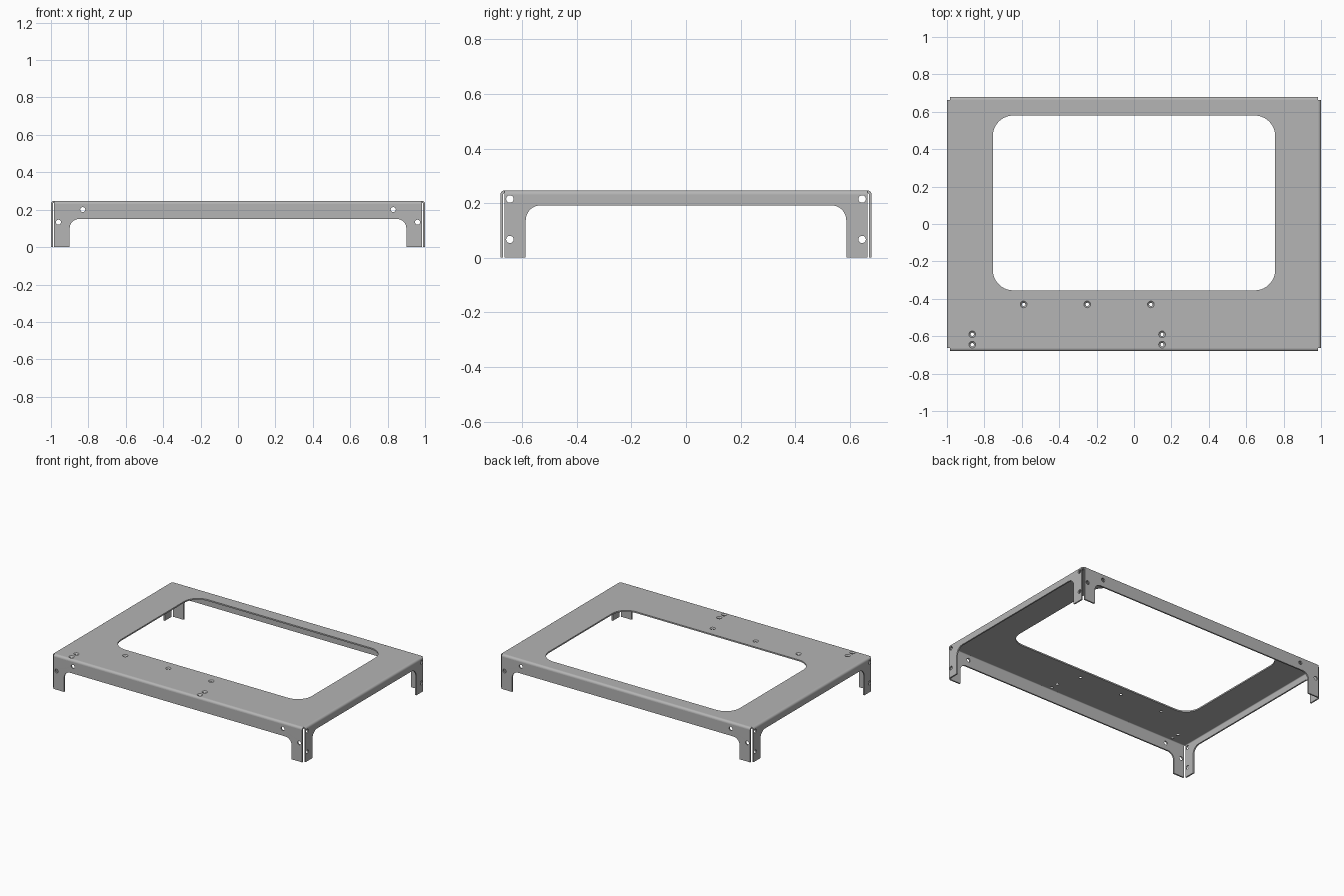
import bpy
import bmesh
from math import sin, cos, pi
from mathutils import Vector, Matrix

cube = bpy.data.objects.get("Cube")
if cube:
    bpy.data.objects.remove(cube)

W, D, H = 1.0, 0.68, 0.247      # half width, half depth, height
T, R = 0.01, 0.016              # sheet thickness, outer bend radius
X, Y, Z = Vector((1, 0, 0)), Vector((0, 1, 0)), Vector((0, 0, 1))

steel = bpy.data.materials.new("steel grey")
steel.use_nodes = True
GREY = (0.46, 0.46, 0.46, 1)
steel.diffuse_color = GREY
steel.node_tree.nodes["Principled BSDF"].inputs["Base Color"].default_value = GREY


def circle(x, y, r, n=24):
    return [(x + r * cos(2 * pi * i / n), y + r * sin(2 * pi * i / n)) for i in range(n)]


def rounded(corners, steps=10):
    """Outline from (x, y, radius) corners that meet at right angles."""
    out = []
    for i, (x, y, r) in enumerate(corners):
        p = Vector((x, y))
        if not r:
            out.append(p)
            continue
        a = (Vector(corners[i - 1][:2]) - p).normalized()
        b = (Vector(corners[(i + 1) % len(corners)][:2]) - p).normalized()
        c = p + r * (a + b)
        for k in range(steps + 1):
            t = pi / 2 * k / steps
            out.append(c - r * (b * cos(t) + a * sin(t)))
    return out


def rectangle(x0, x1, y0, y1, r=0):
    return rounded([(x0, y0, r), (x1, y0, r), (x1, y1, r), (x0, y1, r)])


def finish(name, mesh):
    """Weld, shade and link a mesh."""
    bm = bmesh.new()
    bm.from_mesh(mesh)
    bmesh.ops.remove_doubles(bm, verts=bm.verts, dist=1e-5)
    bmesh.ops.recalc_face_normals(bm, faces=bm.faces)
    bm.to_mesh(mesh)
    bm.free()
    mesh.materials.clear()
    mesh.materials.append(steel)
    obj = bpy.data.objects.new(name, mesh)
    bpy.context.collection.objects.link(obj)
    bpy.ops.object.select_all(action='DESELECT')
    obj.select_set(True)
    bpy.context.view_layer.objects.active = obj
    bpy.ops.object.shade_smooth_by_angle(angle=pi / 6)
    return obj


def plate(name, outlines, depth, origin, u, v):
    """Extrude a filled profile (later outlines are holes) centred on the u-v plane."""
    curve = bpy.data.curves.new(name, 'CURVE')
    curve.dimensions = '2D'
    curve.fill_mode = 'BOTH'
    curve.extrude = depth / 2
    for pts in outlines:
        s = curve.splines.new('POLY')
        s.points.add(len(pts) - 1)
        for sp, p in zip(s.points, pts):
            sp.co = (p[0], p[1], 0, 1)
        s.use_cyclic_u = True
    tmp = bpy.data.objects.new(name + "_profile", curve)
    bpy.context.collection.objects.link(tmp)
    graph = bpy.context.evaluated_depsgraph_get()
    mesh = bpy.data.meshes.new_from_object(tmp.evaluated_get(graph))
    bpy.data.objects.remove(tmp)
    bpy.data.curves.remove(curve)
    m = Matrix((u, v, u.cross(v))).transposed().to_4x4()
    mesh.transform(Matrix.Translation(origin) @ m)
    return finish(name, mesh)


# Top plate with the large window and countersunk screw holes
SINK, BORE = 0.018, 0.009
screws = [(x, -0.43) for x in (-0.59, -0.25, 0.09)]
screws += [(x, y) for x in (-0.865, 0.15) for y in (-0.59, -0.645)]
plate("top_plate",
      [rectangle(R - W, W - R, R - D, D - R), rectangle(-0.755, 0.755, -0.355, 0.58, 0.11)]
      + [circle(x, y, SINK) for x, y in screws],
      T, Z * (H - T / 2), X, Y)

# Conical seats filling the screw holes down to the bore
bm = bmesh.new()
for x, y in screws:
    rings = [[bm.verts.new((px, py, z)) for px, py in circle(x, y, r)]
             for r, z in ((SINK, H), (BORE, H - T * 0.8), (BORE, H - T), (SINK, H - T))]
    for a, b in zip(rings, rings[1:]):
        for i in range(len(a)):
            bm.faces.new((a[i - 1], a[i], b[i], b[i - 1]))
seats = bpy.data.meshes.new("screw_seats")
bm.to_mesh(seats)
bm.free()
finish("screw_seats", seats)


def flange(name, half, reach, out, leg, under, fillet, holes):
    """Folded wall with two legs, plus the rounded bend joining it to the top."""
    along = Z.cross(out)
    top = H - R
    outline = rounded([(-half, 0, 0), (-leg, 0, 0), (-leg, under, fillet),
                       (leg, under, fillet), (leg, 0, 0), (half, 0, 0),
                       (half, top, 0), (-half, top, 0)])
    bores = [circle(s * x, z, 0.0135) for x, z in holes for s in (-1, 1)]
    plate(name + "_flange", [outline] + bores, T, out * (reach - T / 2), along, Z)
    arc = [pi / 2 * k / 6 for k in range(7)]
    bend = [(R * cos(t), R * sin(t)) for t in arc]
    bend += [((R - T) * cos(t), (R - T) * sin(t)) for t in reversed(arc)]
    plate(name + "_bend", [bend], 2 * half, out * (reach - R) + Z * top, out, Z)


# Long walls front and back, short walls left and right
for name, out in (("front", -Y), ("back", Y)):
    flange(name, W - R, D, out, 0.9, 0.15, 0.05, [(0.96, 0.133), (0.83, 0.2)])
for name, out in (("left", X), ("right", -X)):
    flange(name, D - R, W, out, 0.587, 0.192, 0.055, [(0.645, 0.215), (0.645, 0.067)])
